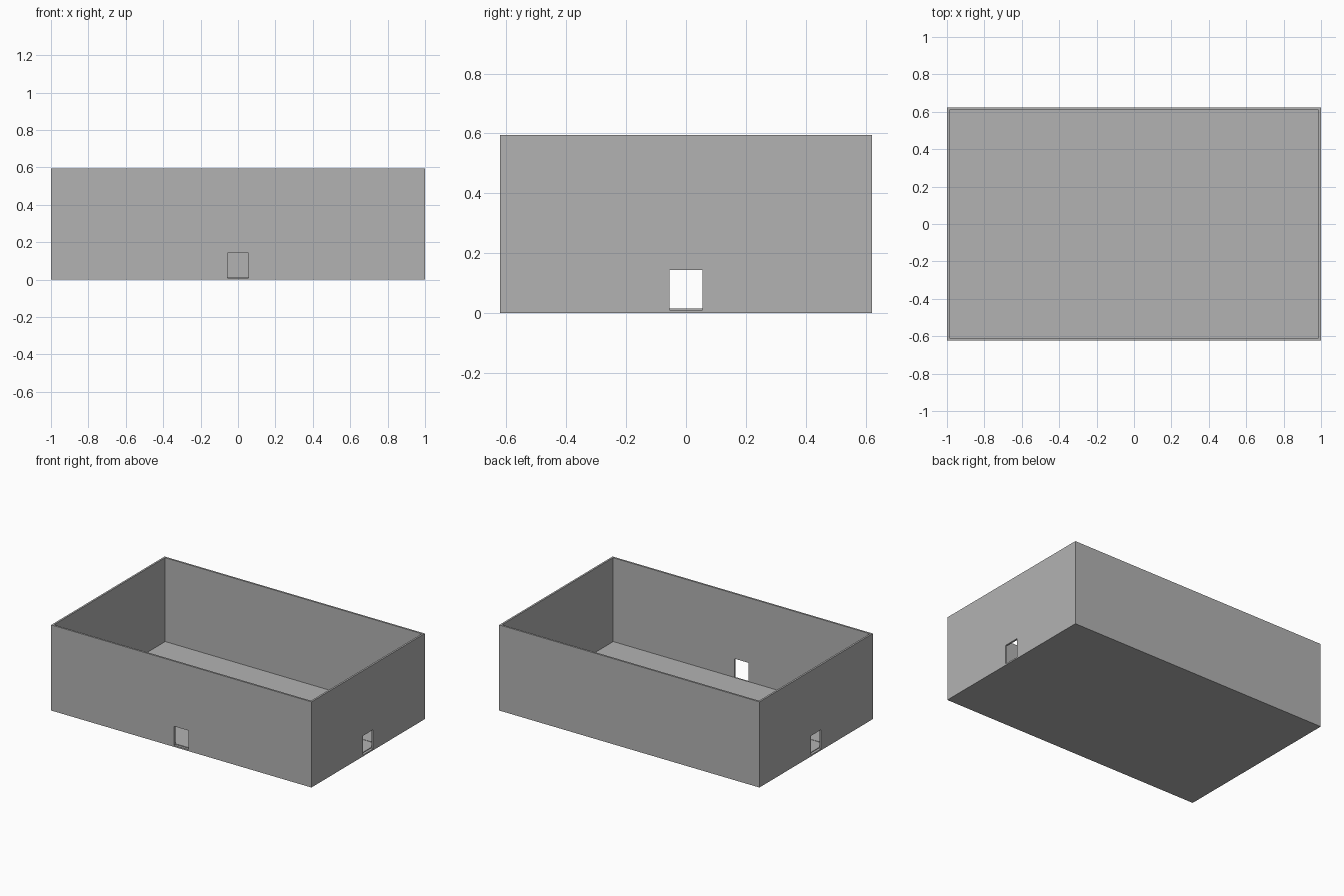
import bpy

if "Cube" in bpy.data.objects:
    bpy.data.objects.remove(bpy.data.objects["Cube"], do_unlink=True)

# One plain grey for the whole building
grey = bpy.data.materials.new("plain grey")
grey.use_nodes = True
grey.diffuse_color = (0.45, 0.45, 0.45, 1)
grey.node_tree.nodes["Principled BSDF"].inputs["Base Color"].default_value = grey.diffuse_color

HALF_X, HALF_Y, HEIGHT = 1.0, 0.622, 0.595
WALL, BASE, FLOOR = 0.013, 0.01, 0.015
DOOR_HALF, DOOR_TOP = 0.055, 0.143


def box(name, low, high):
    """Add a box spanning two opposite corners."""
    bpy.ops.mesh.primitive_cube_add(size=1, location=[(a + b) / 2 for a, b in zip(low, high)])
    part = bpy.context.object
    part.name = part.data.name = name
    part.scale = [b - a for a, b in zip(low, high)]
    bpy.ops.object.transform_apply(location=False, rotation=False, scale=True)
    part.data.materials.append(grey)
    return part


def cut(part, cutter):
    """Subtract a cutter, then discard it."""
    cutter.hide_render = True
    mod = part.modifiers.new("opening", "BOOLEAN")
    mod.operation, mod.solver, mod.object = "DIFFERENCE", "EXACT", cutter
    bpy.context.view_layer.objects.active = part
    bpy.ops.object.modifier_apply(modifier=mod.name)
    bpy.data.objects.remove(cutter, do_unlink=True)


# Open-topped shell: outer walls and base slab in one piece
shell = box("walls_and_base", (-HALF_X, -HALF_Y, 0), (HALF_X, HALF_Y, HEIGHT))
cut(shell, box("room_cutter", (WALL - HALF_X, WALL - HALF_Y, BASE),
               (HALF_X - WALL, HALF_Y - WALL, HEIGHT + 1)))

# Doorways in both end walls and the front wall
cut(shell, box("end_door_cutter", (-HALF_X - 1, -DOOR_HALF, BASE),
               (HALF_X + 1, DOOR_HALF, DOOR_TOP)))
cut(shell, box("front_door_cutter", (-DOOR_HALF, -HALF_Y - 1, BASE),
               (DOOR_HALF, 0, DOOR_TOP)))

# Five long floor panels with narrow joints between them
ROWS, JOINT, MARGIN = 5, 0.004, 0.004
inner_x = HALF_X - WALL - MARGIN
pitch = 0.249
for row in range(ROWS):
    y = (row - (ROWS - 1) / 2) * pitch
    half = (pitch - JOINT) / 2
    low_y = max(y - half, WALL + MARGIN - HALF_Y)
    high_y = min(y + half, HALF_Y - WALL - MARGIN)
    box(f"floor_panel_{row + 1}", (-inner_x, low_y, BASE), (inner_x, high_y, FLOOR))
